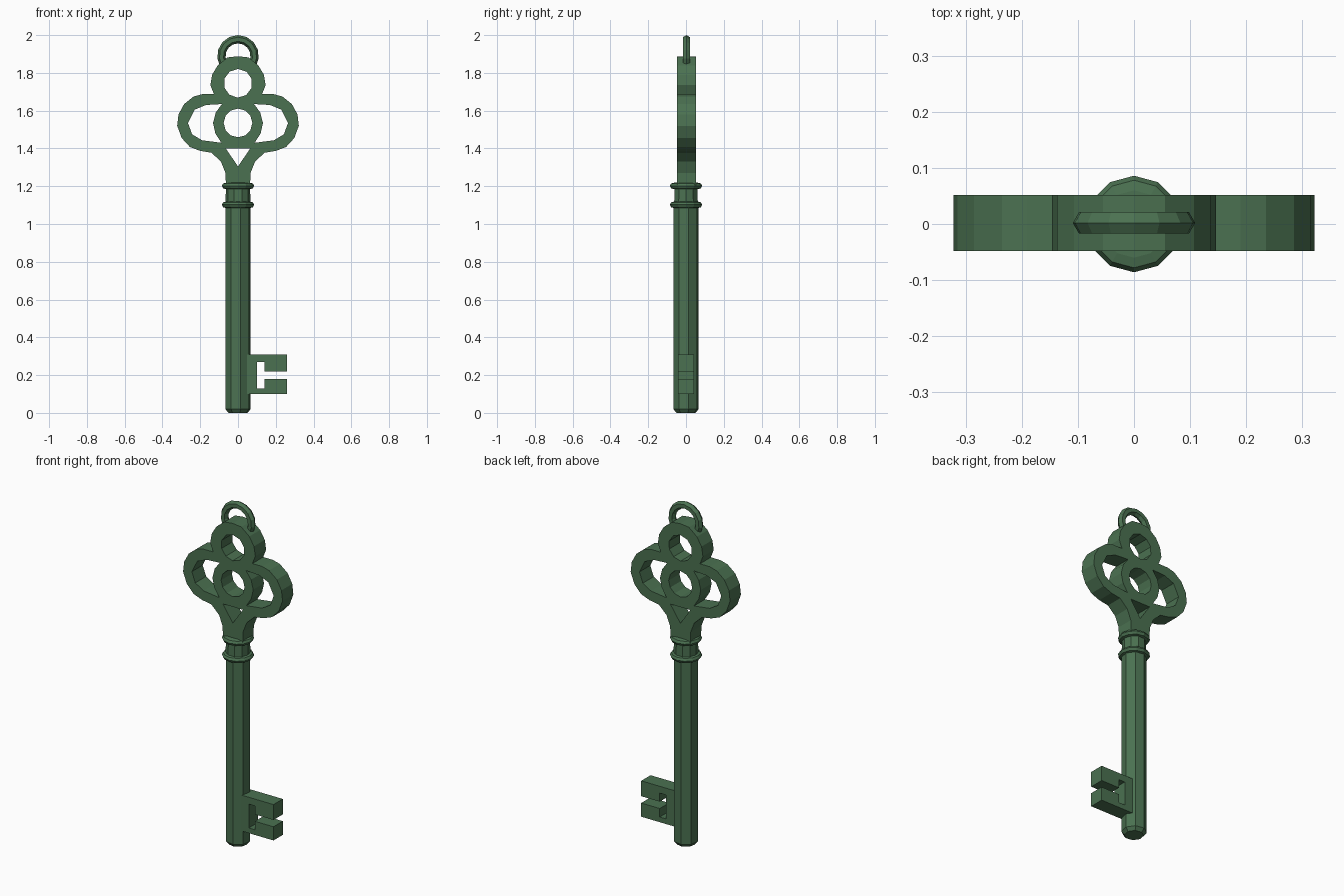
import bpy, bmesh, math

if "Cube" in bpy.data.objects:
    bpy.data.objects.remove(bpy.data.objects["Cube"])

green = bpy.data.materials.new("dark green")
green.diffuse_color = (0.07, 0.165, 0.082, 1)
green.use_nodes = True
green.node_tree.nodes["Principled BSDF"].inputs["Base Color"].default_value = green.diffuse_color


def link(name, mesh):
    ob = bpy.data.objects.new(name, mesh)
    bpy.context.collection.objects.link(ob)
    mesh.materials.clear()
    mesh.materials.append(green)
    return ob


def circle(cx, cz, r, n, start=0.0):
    return [(cx + r * math.cos(start + 2 * math.pi * i / n),
             cz + r * math.sin(start + 2 * math.pi * i / n)) for i in range(n)]


def plate(name, loops, half_thick, y=0.0):
    """Extruded flat shape in the xz plane; the first loop is the outline, the rest are holes."""
    cu = bpy.data.curves.new(name + "_curve", 'CURVE')
    cu.dimensions, cu.fill_mode, cu.extrude = '2D', 'BOTH', half_thick
    for pts in loops:
        sp = cu.splines.new('POLY')
        sp.points.add(len(pts) - 1)
        for p, (x, z) in zip(sp.points, pts):
            p.co = (x, z, 0, 1)
        sp.use_cyclic_u = True
    tmp = bpy.data.objects.new("tmp", cu)
    bpy.context.collection.objects.link(tmp)
    bpy.context.view_layer.update()
    mesh = bpy.data.meshes.new_from_object(
        tmp.evaluated_get(bpy.context.evaluated_depsgraph_get()))
    bpy.data.objects.remove(tmp)
    bm = bmesh.new()
    bm.from_mesh(mesh)
    for v in bm.verts:
        v.co = (v.co.x, y - v.co.z, v.co.y)
    bmesh.ops.remove_doubles(bm, verts=bm.verts, dist=1e-5)
    bmesh.ops.recalc_face_normals(bm, faces=bm.faces)
    bm.to_mesh(mesh)
    bm.free()
    for f in mesh.polygons:
        f.use_smooth = False
    return link(name, mesh)


def skin_rings(name, rings):
    """Joins equal-sided vertex rings into a closed tube."""
    bm = bmesh.new()
    vs = [[bm.verts.new(c) for c in ring] for ring in rings]
    n = len(vs[0])
    for a, b in zip(vs, vs[1:]):
        for i in range(n):
            j = (i + 1) % n
            bm.faces.new((a[i], a[j], b[j], b[i]))
    bm.faces.new(vs[0])
    bm.faces.new(vs[-1])
    bmesh.ops.recalc_face_normals(bm, faces=bm.faces)
    mesh = bpy.data.meshes.new(name)
    bm.to_mesh(mesh)
    bm.free()
    return link(name, mesh)


def lathe(name, profile, sides, start=0.0):
    return skin_rings(name, [[(x, y, z) for x, y in circle(0, 0, r, sides, start)]
                             for r, z in profile])


# Shaft with chamfered tip
lathe("shaft", [(0.052, 0), (0.068, 0.02), (0.068, 1.10)], 8, math.radians(12))

# Neck and its two raised collars
lathe("neck", [(0.066, 1.09), (0.064, 1.21)], 10)
for name, z in (("lower_collar", 1.102), ("upper_collar", 1.202)):
    lathe(name, [(0.062, z - 0.018), (0.078, z - 0.014), (0.086, z),
                 (0.078, z + 0.013), (0.06, z + 0.017)], 12)

# Trefoil bow: mirrored outline with five openings
half = [(0.064, 1.20), (0.066, 1.27), (0.09, 1.33), (0.14, 1.377), (0.20, 1.387),
        (0.255, 1.408), (0.298, 1.455), (0.322, 1.52), (0.315, 1.58), (0.285, 1.635),
        (0.235, 1.675), (0.19, 1.687), (0.127, 1.687), (0.146, 1.735), (0.137, 1.79),
        (0.107, 1.84), (0.055, 1.882)]
outline = half + [(0, 1.888)] + [(-x, z) for x, z in reversed(half)]
side_hole = [(0.085, 1.635), (0.17, 1.63), (0.23, 1.605), (0.265, 1.535), (0.243, 1.475),
             (0.19, 1.443), (0.088, 1.43), (0.12, 1.48), (0.132, 1.535), (0.118, 1.59)]
plate("bow", [outline,
              circle(0, 1.745, 0.076, 10, 0.3),
              circle(0, 1.535, 0.076, 12),
              side_hole,
              [(-x, z) for x, z in side_hole],
              [(-0.065, 1.40), (0.065, 1.40), (0, 1.305)]], 0.05, 0.002)

# Hanging loop: an arch of round tube sunk into the bow
rings = []
for i in range(11):
    a = math.radians(-32 + 244 * i / 10)
    c, s = math.cos(a), math.sin(a)
    rings.append([((0.088 + u) * c, v + 0.002, 1.89 + (0.088 + u) * s)
                  for u, v in circle(0, 0, 0.022, 6)])
skin_rings("hanging_loop", rings)

# Bit with a T-shaped cut
plate("bit", [[(0.03, 0.10), (0.26, 0.10), (0.26, 0.18), (0.14, 0.18), (0.14, 0.13),
               (0.10, 0.13), (0.10, 0.27), (0.14, 0.27), (0.14, 0.22), (0.26, 0.22),
               (0.26, 0.31), (0.03, 0.31)]], 0.043)
